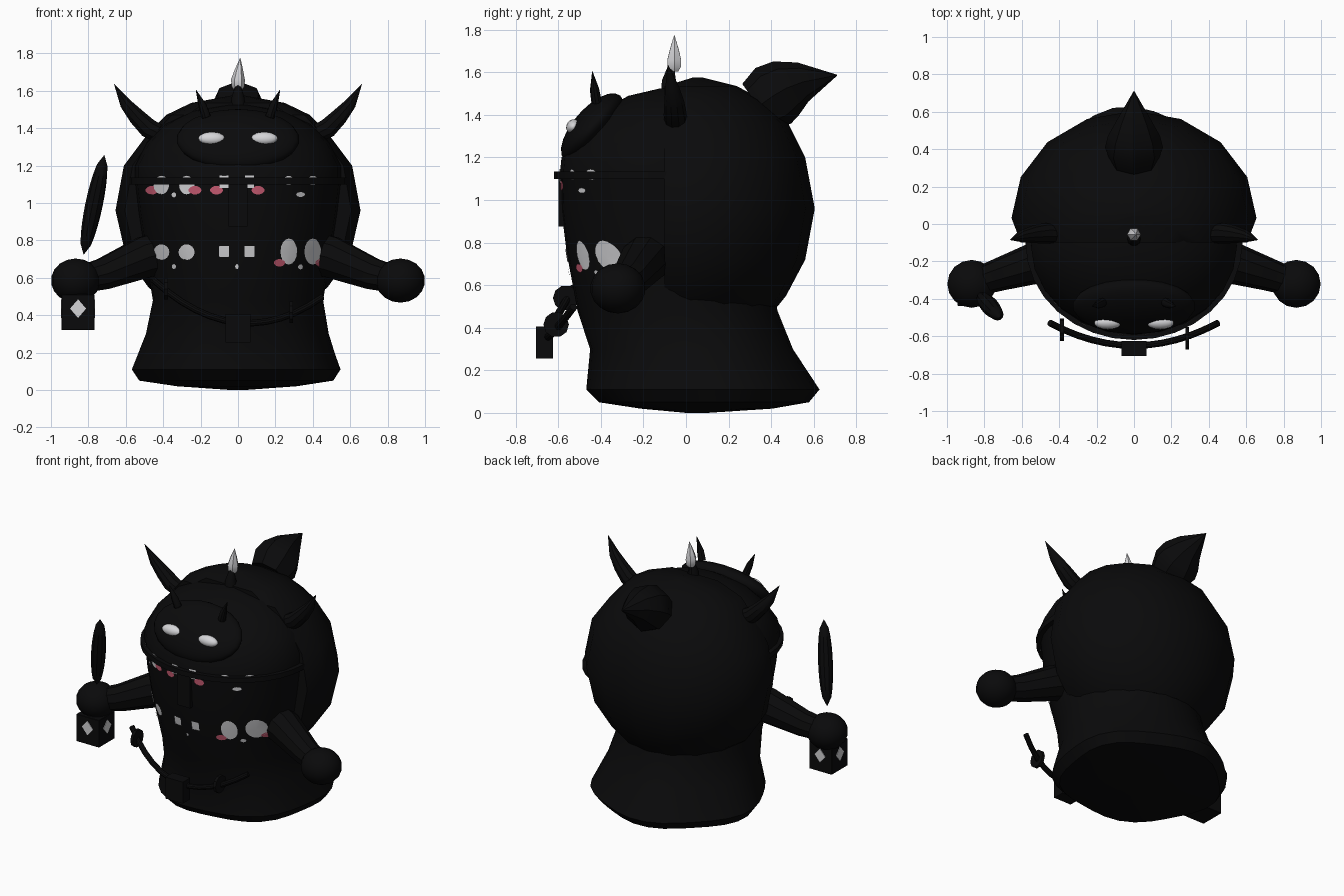
import bpy, bmesh, math
from mathutils import Vector
from mathutils.bvhtree import BVHTree

if "Cube" in bpy.data.objects:
    bpy.data.objects.remove(bpy.data.objects["Cube"])


def material(name, rgb):
    m = bpy.data.materials.new(name)
    m.diffuse_color = (*rgb, 1)
    m.use_nodes = True
    m.node_tree.nodes["Principled BSDF"].inputs["Base Color"].default_value = m.diffuse_color
    return m


BLACK = material("soot black", (0.003, 0.003, 0.0033))
WHITE = material("pale grey", (0.66, 0.66, 0.68))
PINK = material("blush pink", (0.55, 0.10, 0.16))


def add_mesh(name, bm, mat, smooth=True):
    bmesh.ops.recalc_face_normals(bm, faces=bm.faces)
    me = bpy.data.meshes.new(name)
    bm.to_mesh(me)
    ob = bpy.data.objects.new(name, me)
    bpy.context.collection.objects.link(ob)
    return finish(ob, name, mat, smooth)


def finish(ob, name, mat, smooth=True):
    ob.name = name
    ob.data.materials.append(mat)
    bpy.ops.object.select_all(action='DESELECT')
    ob.select_set(True)
    bpy.context.view_layer.objects.active = ob
    if smooth:
        bpy.ops.object.shade_smooth_by_angle(angle=math.radians(35))
    return ob


def loft(name, rings, n, mat=BLACK, clip=None, wave=None):
    """Stack of ellipses: (z, half width, front y, back y)."""
    bm = bmesh.new()
    loops = []
    for z, rx, yf, yb in rings:
        loop = []
        for i in range(n):
            a = 2 * math.pi * i / n
            k = 1 + (wave(a, z) if wave else 0)
            y = (yf + yb) / 2 + (yb - yf) / 2 * math.sin(a) * k
            loop.append(bm.verts.new((rx * math.cos(a) * k,
                                      y if clip is None else max(y, clip), z)))
        loops.append(loop)
    for lo, hi in zip(loops, loops[1:]):
        for i in range(n):
            j = (i + 1) % n
            bm.faces.new((lo[i], lo[j], hi[j], hi[i]))
    bm.faces.new(loops[0][::-1])
    bm.faces.new(loops[-1])
    return add_mesh(name, bm, mat)


def tube(name, pts, radii, mat=BLACK, res=3):
    """Tapered tube through points."""
    cu = bpy.data.curves.new(name, 'CURVE')
    cu.dimensions = '3D'
    cu.bevel_depth = 1
    cu.bevel_resolution = res
    cu.use_fill_caps = True
    sp = cu.splines.new('POLY')
    sp.points.add(len(pts) - 1)
    for p, co, r in zip(sp.points, pts, radii):
        p.co = (*co, 1)
        p.radius = r
    ob = bpy.data.objects.new(name, cu)
    bpy.context.collection.objects.link(ob)
    bpy.ops.object.select_all(action='DESELECT')
    ob.select_set(True)
    bpy.context.view_layer.objects.active = ob
    bpy.ops.object.convert(target='MESH')
    return finish(bpy.context.object, name, mat)


def ball(name, loc, size, mat=BLACK, rot=(0, 0, 0), seg=16):
    bpy.ops.mesh.primitive_uv_sphere_add(segments=seg, ring_count=seg // 2 + 1,
                                         radius=1, location=loc, rotation=rot)
    ob = bpy.context.object
    ob.scale = size
    return finish(ob, name, mat)


def box(name, loc, size, mat=BLACK):
    bpy.ops.mesh.primitive_cube_add(size=1, location=loc)
    ob = bpy.context.object
    ob.scale = size
    return finish(ob, name, mat, False)


# robe with a domed, scalloped hem, rising into the face
hem = lambda a, z: (0.04 * math.cos(5 * (a + math.pi / 4)) - 0.01) * max(0, 1 - z / 0.4)
body = loft("robe_and_face", [
    (0.0, 0.04, 0.0, 0.1), (0.02, 0.32, -0.22, 0.4), (0.05, 0.52, -0.42, 0.57),
    (0.11, 0.56, -0.48, 0.62), (0.3, 0.49, -0.455, 0.5), (0.48, 0.455, -0.51, 0.43),
    (0.75, 0.5, -0.56, 0.38), (0.95, 0.53, -0.585, 0.38), (1.12, 0.55, -0.59, 0.38)],
    32, wave=hem)

# rounded hood at the back
loft("hood", [
    (0.5, 0.42, -0.4, 0.43), (0.55, 0.48, -0.42, 0.47), (0.72, 0.6, -0.5, 0.56),
    (0.96, 0.655, -0.54, 0.605), (1.2, 0.61, -0.5, 0.56), (1.36, 0.49, -0.4, 0.48),
    (1.47, 0.385, -0.32, 0.36), (1.535, 0.25, -0.16, 0.24), (1.575, 0.03, 0.03, 0.08)],
    16, clip=-0.1)

# helmet dome, brim and nose guard
helmet = loft("helmet", [
    (1.1, 0.55, -0.595, 0.36), (1.2, 0.55, -0.585, 0.34), (1.32, 0.49, -0.5, 0.3),
    (1.42, 0.39, -0.4, 0.22), (1.49, 0.25, -0.27, 0.12), (1.525, 0.05, -0.12, 0.0)], 24)
loft("brim", [(1.1, 0.58, -0.62, 0.42), (1.135, 0.58, -0.62, 0.42)], 32)
box("nose_guard", (0, -0.585, 0.99), (0.1, 0.03, 0.23))

# beast mask on the helmet
ball("beast_mask", (0, -0.44, 1.34), (0.33, 0.09, 0.2), rot=(-math.radians(41), 0, 0), seg=20)
for s, side in ((-1, "left"), (1, "right")):
    ball("beast_eye_" + side, (s * 0.14, -0.53, 1.345), (0.073, 0.032, 0.036), WHITE,
         rot=(-0.6, 0, 0), seg=14)
    tube("small_horn_" + side, [(s * 0.17, -0.42, 1.46), (s * 0.19, -0.43, 1.52),
                                (s * 0.225, -0.44, 1.605)], (0.025, 0.022, 0.001))
    # large side horns
    tube("large_horn_" + side,
         [(s * 0.4, -0.05, 1.36), (s * 0.48, -0.05, 1.4), (s * 0.54, -0.055, 1.46),
          (s * 0.6, -0.065, 1.53), (s * 0.662, -0.085, 1.635)],
         (0.05, 0.055, 0.047, 0.033, 0.001))
    # sleeves and hands
    tube("sleeve_" + side, [(s * 0.36, -0.17, 0.74), (s * 0.5, -0.2, 0.71),
                            (s * 0.72, -0.27, 0.62), (s * 0.84, -0.31, 0.59)],
         (0.12, 0.115, 0.088, 0.075))
    ball("hand_" + side, (s * 0.868, -0.32, 0.585), (0.132, 0.13, 0.118))

# pale spike on the crown
tube("crown_base", [(0, -0.08, 1.48), (0, -0.08, 1.56), (0, -0.07, 1.63)], (0.04, 0.035, 0.015))
tube("crown_spike", [(0, -0.055, 1.605), (0, -0.055, 1.625), (0, -0.055, 1.66),
                     (0.005, -0.055, 1.71), (0.012, -0.055, 1.775)],
     (0.022, 0.035, 0.037, 0.023, 0.001), WHITE, 1)

# pointed hood tail
tube("hood_tail", [(0, 0.34, 1.44), (0, 0.41, 1.49), (0, 0.47, 1.525),
                   (0, 0.55, 1.555), (0, 0.71, 1.587)],
     (0.13, 0.155, 0.14, 0.095, 0.002), res=2)

# flame-shaped fan held over the hand
fan = tube("fan_blade", [Vector((-0.825, -0.38, 0.725)).lerp(Vector((-0.715, -0.5, 1.255)), t / 10)
                         for t in range(11)],
           [0.001 + 0.046 * math.sqrt(max(0, 1 - (t / 5 - 1) ** 2)) for t in range(11)])

# lantern under the hand, with a diamond on each side
LX, LY = -0.855, -0.35
tube_top = loft("lantern_cap", [(0.48, 0.09, LY - 0.09, LY + 0.09),
                                (0.56, 0.04, LY - 0.04, LY + 0.04)], 12)
tube_top.location.x = LX
lantern = box("lantern", (LX, LY, 0.415), (0.175, 0.175, 0.19))
bev = lantern.modifiers.new("soft_edges", 'BEVEL')
bev.width = 0.012
for k in range(4):
    a = k * math.pi / 2
    d, t = Vector((math.cos(a), math.sin(a), 0)), Vector((-math.sin(a), math.cos(a), 0))
    c = Vector((LX, LY, 0.435)) + d * 0.091
    bm = bmesh.new()
    bm.faces.new([bm.verts.new(c + v) for v in
                  (t * 0.043, Vector((0, 0, 0.05)), t * -0.043, Vector((0, 0, -0.05)))])
    if (bm.faces[:] and bm.verts[:]):
        ob = add_mesh("lantern_diamond_%d" % k, bm, WHITE, False)
        ob.modifiers.new("thickness", 'SOLIDIFY').thickness = 0.004

# necklace cord, rings and pendant
cord = []
for i in range(13):
    x = -0.45 + 0.9 * i / 12
    cord.append((x, -0.65 + 0.6 * x * x, 0.36 + 0.9 * x * x - 0.1 * x))
tube("necklace_cord", cord, [0.018] * 13)
for x, y, z, name in ((-0.385, -0.565, 0.54, "left"), (0.285, -0.61, 0.415, "right")):
    loft_ring = tube("necklace_ring_" + name, [(x - 0.01, y, z), (x + 0.01, y, z)], (0.06, 0.06))
box("pendant", (0, -0.665, 0.33), (0.135, 0.08, 0.15))

# painted face marks, laid on the curved surface
deps = bpy.context.evaluated_depsgraph_get()
trees = [BVHTree.FromObject(o, deps) for o in (body, helmet)]


def surface(x, z):
    hits = [t.ray_cast(Vector((x, -2, z)), Vector((0, 1, 0)))[0] for t in trees]
    return Vector((x, min(h.y for h in hits if h) - 0.008, z))


def mark(name, x, z, rx, rz, mat=WHITE, square=False):
    n = 4 if square else 16
    off, k = (math.pi / 4, math.sqrt(2)) if square else (0, 1)
    bm = bmesh.new()
    c = bm.verts.new(surface(x, z))
    ring = [bm.verts.new(surface(x + k * rx * math.cos(off + 2 * math.pi * i / n),
                                 z + k * rz * math.sin(off + 2 * math.pi * i / n)))
            for i in range(n)]
    for i in range(n):
        bm.faces.new((c, ring[i], ring[(i + 1) % n]))
    ob = add_mesh(name, bm, mat)
    return ob


for x in (-0.41, -0.275):
    mark("upper_round_eye", x, 1.096, 0.042, 0.05)
    mark("lower_round_eye", x, 0.737, 0.043, 0.042)
for x in (-0.075, 0.062):
    mark("upper_square_eye", x, 1.113, 0.024, 0.033, square=True)
    mark("lower_square_eye", x, 0.74, 0.027, 0.03, square=True)
for x in (0.272, 0.4):
    mark("upper_narrow_eye", x, 1.12, 0.028, 0.025)
    mark("lower_tall_eye", x, 0.74, 0.045, 0.07)
for x in (-0.46, -0.23, -0.115, 0.107):
    mark("upper_cheek", x, 1.068, 0.035, 0.023, PINK)
for x in (0.222, 0.443):
    mark("lower_cheek", x, 0.68, 0.03, 0.02, PINK)
for x, z, rx in ((-0.343, 1.043, 0.012), (0.335, 1.045, 0.024), (-0.343, 0.66, 0.011),
                 (-0.005, 0.66, 0.01), (0.335, 0.658, 0.014)):
    mark("small_mouth", x, z, rx, 0.013)
